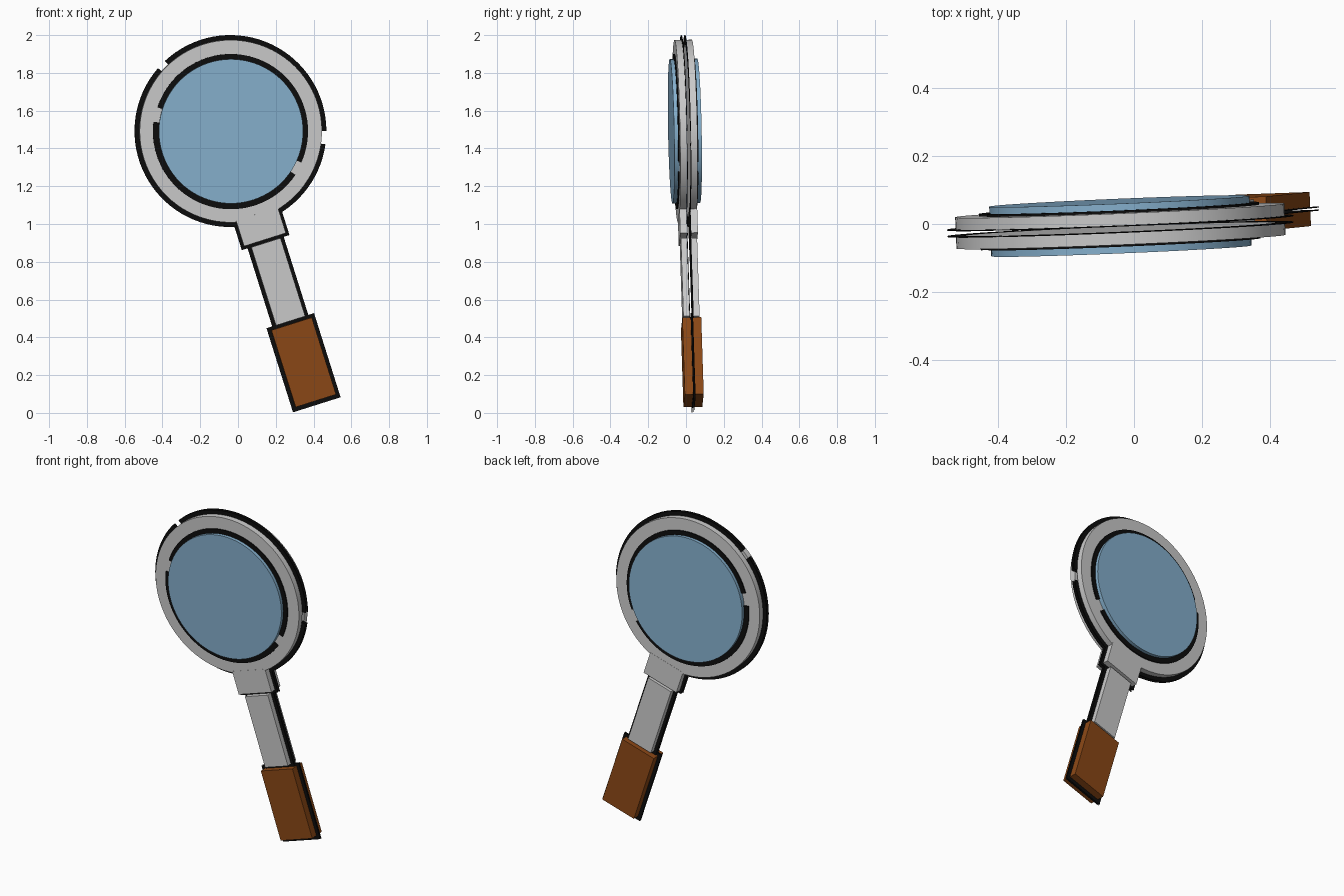
import bpy, bmesh, math
from mathutils import Vector, Matrix

if "Cube" in bpy.data.objects:
    bpy.data.objects.remove(bpy.data.objects["Cube"])

# Leaning frame of the whole tool: local Y = lens normal, local -Z = down the handle
Y = Vector((-0.042, 1, 0.019)).normalized()
Z = Vector((-0.301, -0.0308, 0.954)).normalized()
X = Y.cross(Z)
FRAME = Matrix.Translation((-0.04, -0.006, 1.492)) @ Matrix((X, Y, Z)).transposed().to_4x4()
LEAN = 17.5


def material(name, rgb):
    m = bpy.data.materials.new(name)
    m.diffuse_color = (*rgb, 1)
    m.use_nodes = True
    m.node_tree.nodes["Principled BSDF"].inputs["Base Color"].default_value = m.diffuse_color
    return m


BLACK = material("black", (0.004, 0.004, 0.004))
BLUE = material("blue", (0.24, 0.44, 0.62))
BROWN = material("brown", (0.26, 0.065, 0.008))


def slab(name, faces, w0, w1, mat=None):
    """Extrude flat (u, z) faces from depth w0 to w1 and mirror to the other side."""
    bm = bmesh.new()
    for f in faces:
        bm.faces.new([bm.verts.new((u, w0, z)) for u, z in f])
    bmesh.ops.remove_doubles(bm, verts=bm.verts, dist=1e-5)
    ext = bmesh.ops.extrude_face_region(bm, geom=bm.faces[:], use_keep_orig=True)
    moved = [g for g in ext["geom"] if isinstance(g, bmesh.types.BMVert)]
    bmesh.ops.translate(bm, verts=moved, vec=(0, w1 - w0, 0))
    bmesh.ops.recalc_face_normals(bm, faces=bm.faces)
    me = bpy.data.meshes.new(name)
    bm.to_mesh(me)
    bm.free()
    ob = bpy.data.objects.new(name, me)
    bpy.context.collection.objects.link(ob)
    if mat:
        me.materials.append(mat)
    mod = ob.modifiers.new("other_half", 'MIRROR')
    mod.use_axis = (False, True, False)
    mod.use_mirror_merge = False
    ob.matrix_world = FRAME
    bpy.context.view_layer.objects.active = ob
    ob.select_set(True)
    bpy.ops.object.shade_smooth_by_angle(angle=math.radians(30))
    ob.select_set(False)
    return ob


def polar(r, deg):
    a = math.radians(deg - LEAN)
    return (r * math.cos(a), r * math.sin(a))


def disc(r, n=80):
    return [[polar(r, 360 * i / n) for i in range(n)]]


def arc(r0, r1, a0, a1):
    n = max(2, round(abs(a1 - a0) / 4))
    angs = [a0 + (a1 - a0) * i / n for i in range(n + 1)]
    return [[polar(r0, a), polar(r1, a), polar(r1, b), polar(r0, b)]
            for a, b in zip(angs, angs[1:])]


def rect(half, top, bottom):
    return [[(-half, -top), (half, -top), (half, -bottom), (-half, -bottom)]]


# Head: grey rim, lens and broken black outlines
slab("rim", disc(0.483), 0.010, 0.046)
slab("lens", disc(0.382), 0.046, 0.073, BLUE)
slab("rim_outline_top", arc(0.46, 0.508, 0, 133), 0.008, 0.011, BLACK)
slab("rim_outline_bottom", arc(0.46, 0.508, 139, 352), 0.008, 0.011, BLACK)
slab("lens_outline_top", arc(0.376, 0.409, -24, 162), 0.045, 0.053, BLACK)
slab("lens_outline_bottom", arc(0.376, 0.413, 173, 326), 0.045, 0.053, BLACK)

# Handle: collar, stem and wooden grip, each in front of a wider black plate
slab("collar", rect(0.116, 0.46, 0.602), 0.010, 0.047)
slab("collar_outline", rect(0.132, 0.44, 0.619), 0.008, 0.011, BLACK)
slab("stem", rect(0.081, 0.619, 1.053), 0.010, 0.043)
slab("stem_outline", rect(0.100, 0.60, 1.07), 0.008, 0.011, BLACK)
slab("grip", rect(0.112, 1.070, 1.497), 0.004, 0.050, BROWN)
slab("grip_outline", rect(0.132, 1.053, 1.520), 0.003, 0.006, BLACK)
